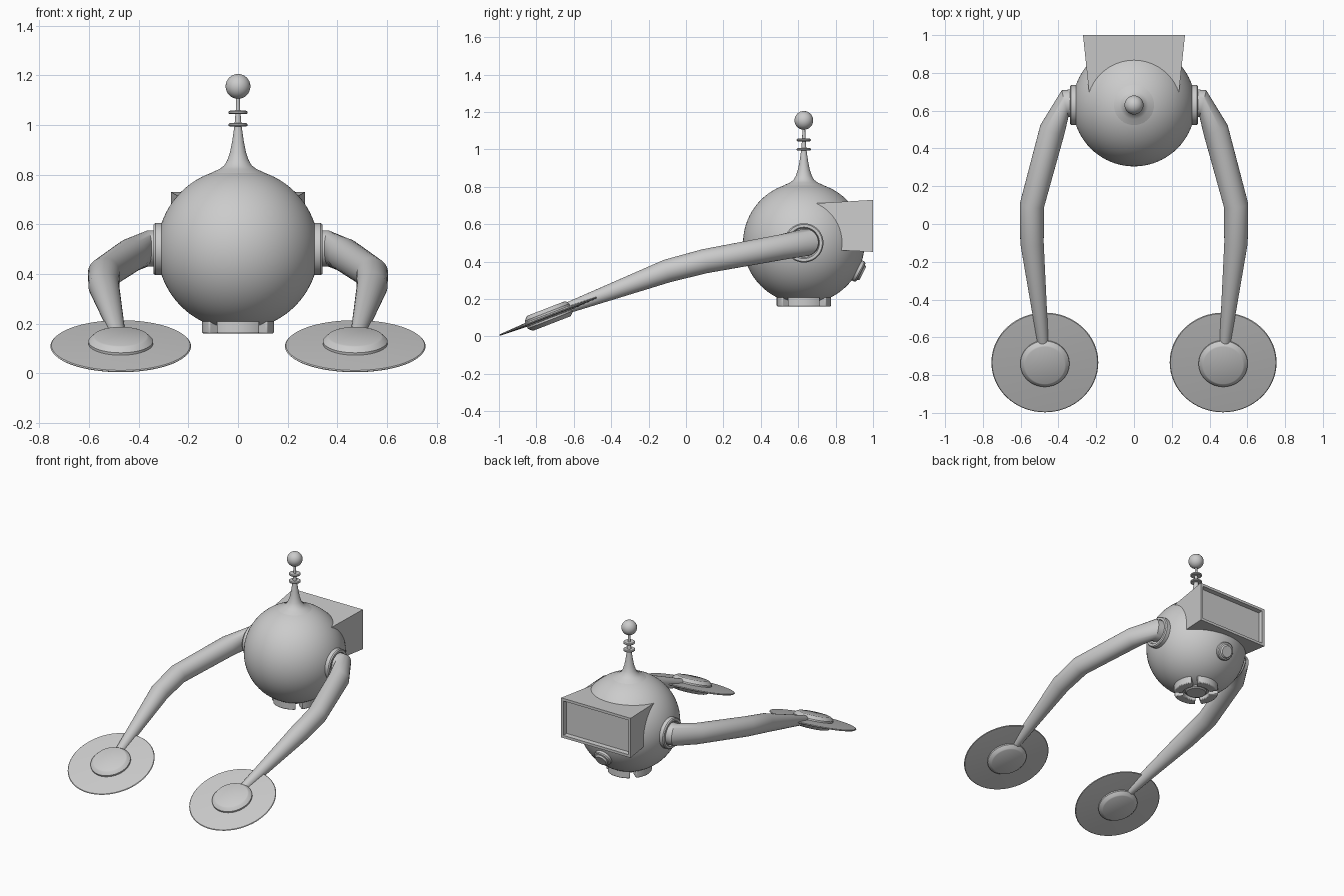
import bpy, bmesh, math
from mathutils import Vector

old = bpy.data.objects.get("Cube")
if old:
    bpy.data.objects.remove(old, do_unlink=True)

grey = bpy.data.materials.new("plain_grey")
grey.use_nodes = True
grey.diffuse_color = (0.6, 0.6, 0.6, 1)
grey.node_tree.nodes["Principled BSDF"].inputs["Base Color"].default_value = grey.diffuse_color


def finish(name, bm, bevel=0):
    """Turn a bmesh into a shaded object."""
    bmesh.ops.recalc_face_normals(bm, faces=bm.faces)
    mesh = bpy.data.meshes.new(name)
    bm.to_mesh(mesh)
    bm.free()
    mesh.materials.append(grey)
    obj = bpy.data.objects.new(name, mesh)
    bpy.context.collection.objects.link(obj)
    bpy.ops.object.select_all(action='DESELECT')
    obj.select_set(True)
    bpy.context.view_layer.objects.active = obj
    bpy.ops.object.shade_smooth_by_angle(angle=math.radians(30))
    if bevel:
        mod = obj.modifiers.new("soft_edges", 'BEVEL')
        mod.width, mod.segments = bevel, 2
    return obj


def loft(name, rings, sides=48):
    """Skin a run of circles given as (centre, radius, normal)."""
    bm = bmesh.new()
    ref = Vector((1, 0, 0)) if abs(rings[0][2].z) > 0.8 else Vector((0, 0, 1))
    loops = []
    for centre, radius, normal in rings:
        n = normal.normalized()
        u = n.cross(ref).normalized()
        v = n.cross(u)
        angles = [math.tau * i / sides for i in range(sides)]
        loops.append([bm.verts.new(centre + radius * (math.cos(a) * u + math.sin(a) * v))
                      for a in angles])
    for a, b in zip(loops, loops[1:]):
        for i in range(sides):
            j = (i + 1) % sides
            bm.faces.new((a[i], a[j], b[j], b[i]))
    bm.faces.new(loops[0])
    bm.faces.new(loops[-1])
    return finish(name, bm)


def lathe(name, origin, axis, profile, sides=48):
    """Revolve (radius, height) points about an axis."""
    axis = Vector(axis).normalized()
    return loft(name, [(Vector(origin) + axis * h, r, axis) for r, h in profile], sides)


def ball(name, centre, radius, segments):
    bm = bmesh.new()
    bmesh.ops.create_uvsphere(bm, u_segments=segments, v_segments=segments // 2, radius=radius)
    bmesh.ops.translate(bm, verts=bm.verts, vec=centre)
    return finish(name, bm)


# Round body and antenna
body = Vector((0, 0.63, 0.5))
base = Vector((0, 0.63, 0))
up = (0, 0, 1)
ball("body", body, 0.325, 80)
lathe("antenna_mast", base, up,
      [(0.125, 0.795), (0.1, 0.811), (0.075, 0.822), (0.055, 0.837), (0.042, 0.86),
       (0.032, 0.89), (0.024, 0.93), (0.018, 0.97), (0.014, 1.0), (0.009, 1.06), (0.007, 1.12)])
for i, z in enumerate((1.0, 1.05)):
    lathe(f"antenna_disc_{i + 1}", base, up,
          [(0.033, z - 0.007), (0.038, z - 0.003), (0.038, z + 0.003), (0.033, z + 0.007)])
ball("antenna_ball", base + Vector((0, 0, 1.155)), 0.05, 32)

# Flared display housing with a recessed screen on the back
bm = bmesh.new()
front, back = [[bm.verts.new((x * s, y, z)) for s, z in ((-1, lo), (1, lo), (1, hi), (-1, hi))]
               for x, y, lo, hi in ((0.23, 0.62, 0.47, 0.707), (0.27, 1.0, 0.452, 0.73))]
bm.faces.new(front)
screen = bm.faces.new(back)
for i in range(4):
    j = (i + 1) % 4
    bm.faces.new((front[i], front[j], back[j], back[i]))
bmesh.ops.recalc_face_normals(bm, faces=bm.faces)
bmesh.ops.inset_individual(bm, faces=[screen], thickness=0.026)
bmesh.ops.inset_individual(bm, faces=[screen], thickness=0.005, depth=-0.03)
finish("display_housing", bm)

# Button low on the back
lathe("back_button", body, (0, 0.89, -0.46),
      [(0.06, 0.29), (0.06, 0.335), (0.055, 0.342), (0.045, 0.345), (0.042, 0.352), (0.038, 0.355)])

# Underside vent: hub and four curved pads
lathe("vent_hub", base, up, [(0.062, 0.165), (0.07, 0.172), (0.07, 0.22)])
for k in range(4):
    bm = bmesh.new()
    mid, half, steps = k * math.pi / 2, math.radians(37), 10
    arc = [mid - half + 2 * half * i / steps for i in range(steps + 1)]
    outline = [(0.145, a) for a in arc] + [(0.085, a) for a in reversed(arc)]
    face = bm.faces.new([bm.verts.new((r * math.cos(a), 0.63 + r * math.sin(a), 0.16))
                         for r, a in outline])
    top = bmesh.ops.extrude_face_region(bm, geom=[face])["geom"]
    bmesh.ops.translate(bm, vec=(0, 0, 0.055),
                        verts=[v for v in top if isinstance(v, bmesh.types.BMVert)])
    finish(f"vent_pad_{k + 1}", bm, bevel=0.006)

# Shoulders, bent arms and disc feet on both sides
for side, s in (("left", 1), ("right", -1)):
    lathe(f"{side}_shoulder", body, (s, 0, 0),
          [(0.105, 0.28), (0.105, 0.333), (0.099, 0.34), (0.084, 0.34), (0.078, 0.328)])

    path = [Vector((s * x, y, z)) for x, y, z in
            ((0.33, 0.64, 0.503), (0.365, 0.637, 0.502), (0.432, 0.50, 0.475),
             (0.54, 0.10, 0.402), (0.54, -0.10, 0.35), (0.483, -0.62, 0.157),
             (0.472, -0.70, 0.122))]
    radii = (0.073, 0.073, 0.068, 0.065, 0.062, 0.03, 0.027)
    rings = []
    for i, (p, r) in enumerate(zip(path, radii)):
        before, after = path[max(i - 1, 0)], path[min(i + 1, len(path) - 1)]
        normal = (p - before).normalized() + (after - p).normalized()
        if i < 2:
            normal = Vector((s, -0.25 * i, 0))
        rings.append((p, r, normal))
    loft(f"{side}_arm", rings, 32)

    foot = (s * 0.472, -0.733, 0.109)
    tilt = (0, -math.sin(math.radians(21.2)), math.cos(math.radians(21.2)))
    lathe(f"{side}_foot_disc", foot, tilt,
          [(0.12, -0.012), (0.279, -0.004), (0.283, 0), (0.279, 0.004), (0.12, 0.012)], 64)
    lathe(f"{side}_foot_hub", foot, tilt,
          [(0.105, -0.043), (0.112, -0.04), (0.13, -0.022), (0.13, 0.022),
           (0.112, 0.04), (0.105, 0.043)])
